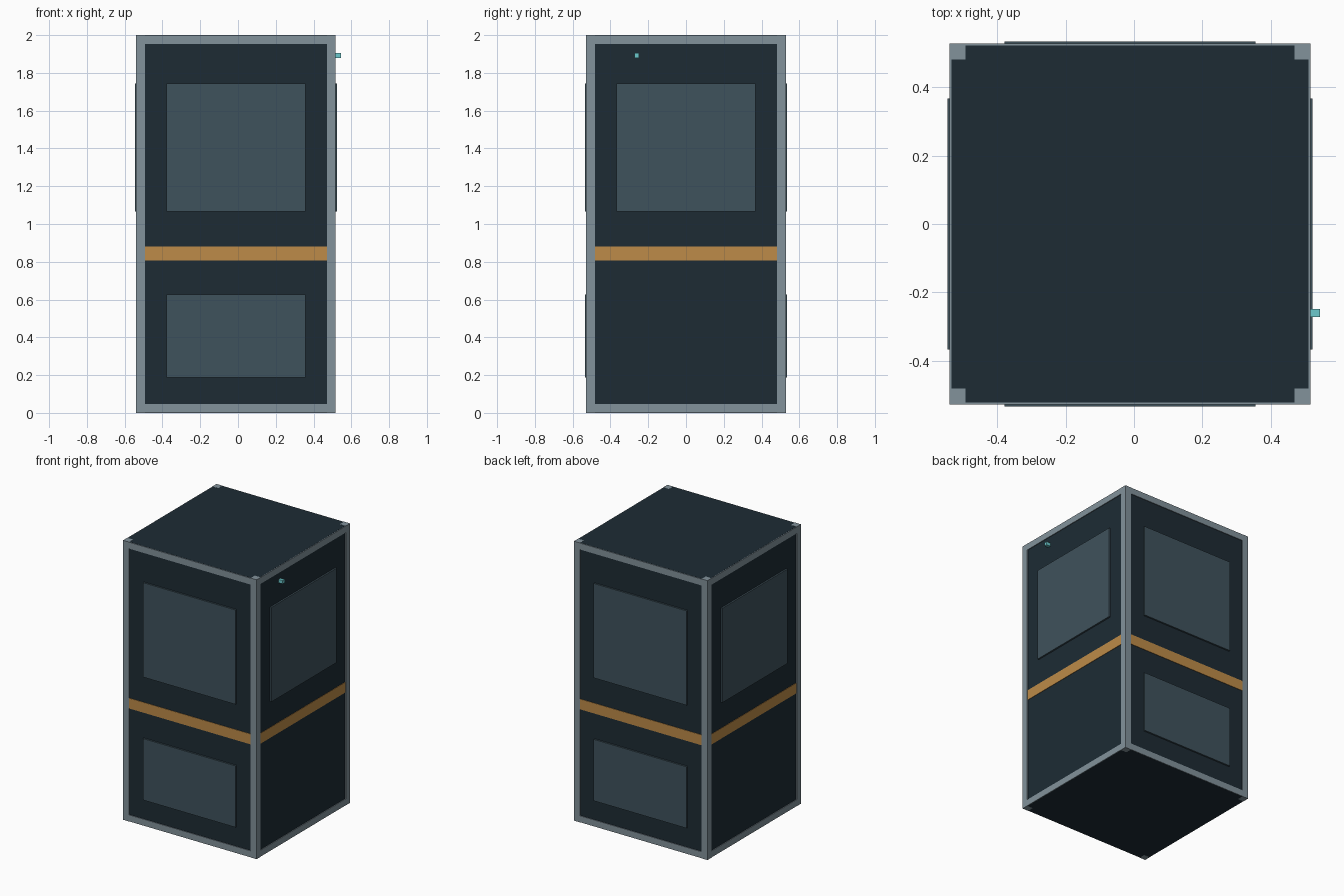
import bpy, bmesh
from mathutils import Vector

if "Cube" in bpy.data.objects:
    bpy.data.objects.remove(bpy.data.objects["Cube"])


def material(name, hex_code):
    def lin(v):
        v /= 255
        return v / 12.92 if v <= 0.04045 else ((v + 0.055) / 1.055) ** 2.4
    m = bpy.data.materials.new(name)
    m.diffuse_color = [lin(int(hex_code[i:i + 2], 16)) for i in (0, 2, 4)] + [1]
    m.use_nodes = True
    m.node_tree.nodes["Principled BSDF"].inputs["Base Color"].default_value = m.diffuse_color
    return m


DARK = material("dark_shell", "1d2b34")
STEEL = material("steel_frame", "82929b")
PANEL = material("panel_grey", "3f525c")
AMBER = material("amber_band", "bd8b48")
TEAL = material("teal_light", "6cc8cc")

CX = -0.0115              # body centre, offset by the side light
H, CORE = 0.5285, 0.5235  # half widths of frame and core
BAR = 0.047               # frame bar thickness
TOP = 2.0


def boxes(name, mat, spans):
    """One object from boxes given as (low corner, high corner), x relative to the body centre."""
    bm = bmesh.new()
    for lo, hi in spans:
        lo, hi = Vector(lo), Vector(hi)
        mid, size = (lo + hi) / 2, hi - lo
        for v in bmesh.ops.create_cube(bm, size=1)["verts"]:
            v.co = Vector(v.co[i] * abs(size[i]) + mid[i] for i in range(3))
    me = bpy.data.meshes.new(name)
    bm.to_mesh(me)
    bm.free()
    me.materials.append(mat)
    ob = bpy.data.objects.new(name, me)
    ob.location.x = CX
    bpy.context.collection.objects.link(ob)
    return ob


# Dark core
boxes("core", DARK, [((-CORE, -CORE, 0.0005), (CORE, CORE, TOP - 0.0005))])

# Corner posts
inner = H - BAR
boxes("corner_posts", STEEL,
      [((sx * inner if sx > 0 else -H, sy * inner if sy > 0 else -H, 0),
        (H if sx > 0 else -inner, H if sy > 0 else -inner, TOP))
       for sx in (-1, 1) for sy in (-1, 1)])

# Top and bottom rails, just under the core's caps
rails = []
for z0, z1 in ((0.001, BAR), (TOP - BAR, TOP - 0.001)):
    for a, b in ((-H, -inner), (inner, H)):
        rails.append(((-inner, a, z0), (inner, b, z1)))
        rails.append(((a, -inner, z0), (b, inner, z1)))
boxes("frame_rails", STEEL, rails)

# Amber band around the middle, between the posts
B = CORE + 0.003
boxes("middle_band", AMBER, [((-B, -inner, 0.808), (B, inner, 0.882)),
                             ((-inner, -B, 0.808), (inner, B, 0.882))])

# Raised panels: two on front and back, one on each side
W, OUT = 0.368, 0.5350
UPPER, LOWER = (1.067, 1.743), (0.187, 0.627)
for name, s in (("front", -1), ("back", 1)):
    a, b = sorted((s * (CORE - 0.01), s * OUT))
    for level, (z0, z1) in (("upper", UPPER), ("lower", LOWER)):
        boxes(f"{name}_{level}_panel", PANEL, [((-W, a, z0), (W, b, z1))])
for name, s in (("left", -1), ("right", 1)):
    a, b = sorted((s * (CORE - 0.01), s * OUT))
    boxes(f"{name}_panel", PANEL, [((a, -W, UPPER[0]), (b, W, UPPER[1]))])

# Small indicator light on the right side
boxes("indicator_light", TEAL, [((CORE - 0.002, -0.273, 1.88), (0.545 - CX, -0.249, 1.904))])
